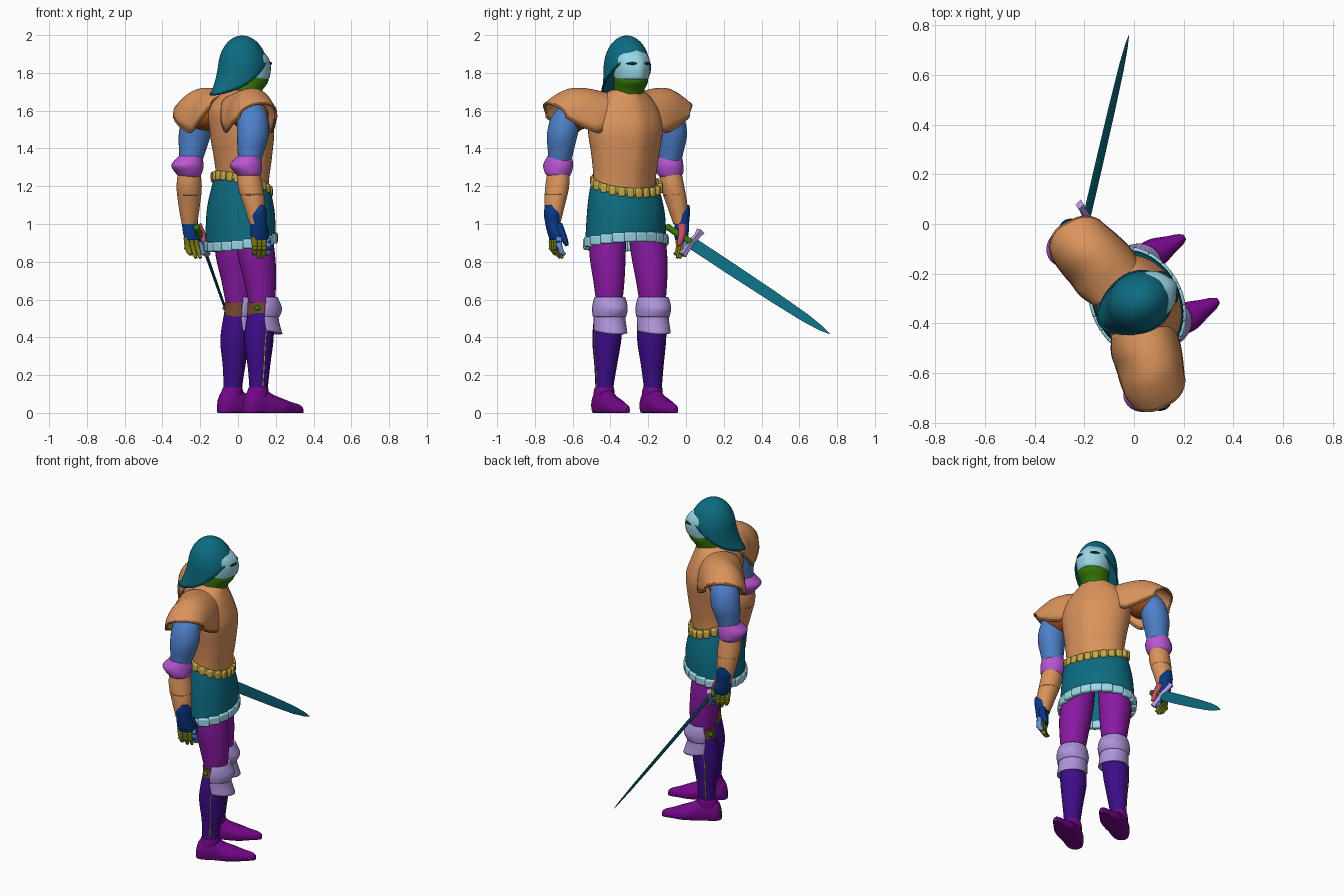
import bpy, bmesh, math
from mathutils import Vector as V, Matrix
from math import sin, cos, pi, radians

if "Cube" in bpy.data.objects:
    bpy.data.objects.remove(bpy.data.objects["Cube"])

# Body frame: x forward, y left, turned into the world by M
M = Matrix.Translation((0.02, -0.315, 0)) @ Matrix.Rotation(radians(28), 4, 'Z')
MI = M.inverted()
COL = dict(teal=(.08, .42, .5), orange=(.85, .57, .36), blue=(.31, .5, .79), magenta=(.72, .34, .82),
           navy=(.07, .23, .52), olive=(.47, .48, .1), sky=(.6, .84, .9), purple=(.53, .12, .63),
           lilac=(.68, .58, .86), indigo=(.25, .08, .53), plum=(.45, .06, .53), green=(.22, .47, .06),
           gold=(.78, .66, .28), brown=(.45, .29, .2), rust=(.65, .33, .13), dark=(.1, .27, .33),
           pink=(.75, .3, .42), steel=(.42, .57, .82))
MATS = {}
for k, c in COL.items():
    MATS[k] = bpy.data.materials.new(k)
    MATS[k].diffuse_color = (*(x ** 2.2 for x in c), 1)


def finish(name, bm, color, solid=0):
    bmesh.ops.recalc_face_normals(bm, faces=bm.faces)
    bm.transform(M)
    me = bpy.data.meshes.new(name)
    bm.to_mesh(me)
    bm.free()
    me.materials.append(MATS[color])
    ob = bpy.data.objects.new(name, me)
    bpy.context.collection.objects.link(ob)
    if solid:
        md = ob.modifiers.new('thickness', 'SOLIDIFY')
        md.thickness, md.offset = solid, 0
    return ob


def skin(name, rows, color, closed=True, caps=True, solid=0):
    bm = bmesh.new()
    vs = [[bm.verts.new(p) for p in r] for r in rows]
    n = len(rows[0])
    for a, b in zip(vs, vs[1:]):
        for i in range(n if closed else n - 1):
            bm.faces.new((a[i], a[(i + 1) % n], b[(i + 1) % n], b[i]))
    if caps and closed:
        bm.faces.new(vs[0])
        bm.faces.new(vs[-1])
    return finish(name, bm, color, solid)


def smooth(keys, steps=4):
    # Catmull-Rom through tuples of numbers
    out = []
    for i in range(len(keys) - 1):
        p = [keys[max(0, min(len(keys) - 1, i + d))] for d in (-1, 0, 1, 2)]
        for s in range(steps):
            t = s / steps
            out.append([.5 * (2 * b + (c - a) * t + (2 * a - 5 * b + 4 * c - d) * t * t
                              + (3 * b - a - 3 * c + d) * t ** 3) for a, b, c, d in zip(*p)])
    return out + [list(keys[-1])]


def loft(name, keys, color, side=1, n=28, arc=None, tilt=lambda z: 0, ridge=0, **kw):
    # keys: (z, forward, sideways, radius forward, radius sideways)
    rows = []
    for z, u, v, ru, rv in smooth(keys):
        a0, a1 = arc or (0, 2 * pi)
        r = []
        for i in range(n + 1 if arc else n):
            a = a0 + (a1 - a0) * i / n
            x = u + ru * cos(a) * (1 + ridge * math.exp(-(((a + pi) % (2 * pi) - pi) / .25) ** 2))
            r.append((x, side * v + rv * sin(a), z + tilt(z) * x))
        rows.append(r)
    return skin(name, rows, color, closed=not arc, **kw)


def tube(name, pts, radii, color, n=12, steps=4):
    ps = smooth([(*p, r) for p, r in zip(pts, radii)], steps)
    rows = []
    for i, p in enumerate(ps):
        t = (V(ps[min(i + 1, len(ps) - 1)][:3]) - V(ps[max(i - 1, 0)][:3])).normalized()
        ref = V((.3, .9, .2)) if abs(t.dot(V((.3, .9, .2)))) < .9 else V((1, 0, 0))
        e = t.cross(ref).normalized()
        f = t.cross(e)
        rows.append([V(p[:3]) + p[3] * (e * cos(a) + f * sin(a)) for a in (2 * pi * k / n for k in range(n))])
    return skin(name, rows, color)


def ball(name, c, r, color):
    bm = bmesh.new()
    bmesh.ops.create_uvsphere(bm, u_segments=28, v_segments=16, radius=1,
                              matrix=Matrix.Translation(c) @ Matrix.Diagonal((*r, 1)))
    return finish(name, bm, color)


def blocks(name, count, a, b, u0, zf, size, color):
    # bevelled blocks set round an ellipse
    bm = bmesh.new()
    for i in range(count):
        t = 2 * pi * i / count
        t -= .06 * sin(2 * t)
        m = Matrix.Translation((u0 + a * cos(t), b * sin(t), zf(t))) @ Matrix.Rotation(math.atan2(sin(t) / b, cos(t) / a), 4, 'Z')
        bmesh.ops.create_cube(bm, size=1, matrix=m @ Matrix.Diagonal((*size, 1)))
    ob = finish(name, bm, color)
    md = ob.modifiers.new('round', 'BEVEL')
    md.width, md.segments = .009, 2


# Torso, skirt and belt; the waistline dips at the front
waist = -.34
loft('breastplate', [(1.2, -.003, -.01, .125, .175), (1.27, -.003, -.01, .132, .176), (1.38, 0, -.008, .148, .19),
                     (1.5, -.003, -.005, .16, .208), (1.6, -.02, 0, .148, .195), (1.67, -.012, 0, .115, .14),
                     (1.71, .01, 0, .085, .083)], 'orange', n=48, ridge=.06,
     tilt=lambda z: waist * max(0, min(1, (1.42 - z) / .18)))
loft('skirt', [(1.23, 0, -.008, .126, .176), (1.15, -.003, -.005, .146, .196), (1.05, -.006, 0, .165, .21), (.9, -.008, 0, .168, .22)],
     'teal', n=48, tilt=lambda z: .15 + (waist - .15) * (z - .9) / .33, caps=False, solid=.012)
blocks('skirt_hem', 20, .168, .22, -.008, lambda t: .905 + .027 * cos(t), (.034, .068, .052), 'sky')
loft('belt_band', [(1.235, 0, -.008, .133, .183), (1.2, 0, -.008, .136, .186)], 'gold', n=40, caps=False, solid=.01,
     tilt=lambda z: waist)
blocks('belt_studs', 22, .138, .188, 0, lambda t: 1.21 - .047 * cos(t), (.028, .038, .05), 'gold')

# Head: neck guard, face plate, eye slits
loft('neck_guard', [(1.67, .015, 0, .08, .08), (1.71, .03, 0, .085, .08), (1.75, .05, 0, .096, .088),
                    (1.78, .05, 0, .096, .09)], 'green')
loft('face_plate', [(1.765, .05, 0, .09, .085), (1.775, .055, 0, .1, .09), (1.83, .055, 0, .107, .098),
                    (1.88, .05, 0, .097, .096), (1.92, .03, 0, .08, .08)], 'sky', ridge=.08)
for s in (1, -1):
    tube('eye_slit', [(.055 + .107 * cos(a), s * .099 * sin(a), 1.85) for a in (.22, .4, .6, .8)],
         (.003, .007, .007, .003), 'dark', 8)

# Helmet: dome with a tail swept down and back
rows = []
for i in range(19):
    t = .03 + .97 * i / 18
    row = []
    for k in range(48):
        a = 2 * pi * k / 48
        back = max(0, -cos(a))
        zr = 1.79 + .105 * cos(a) - .02 * sin(a) ** 2
        z = zr + (1.998 - zr) * cos(t * pi / 2)
        r = math.sqrt(max(0, 1 - (max(0, z - 1.82) / .178) ** 2))
        fl = .05 * back ** 1.2 * (max(0, 1.84 - z) / .15) ** 1.4
        row.append(((r * (.138 if cos(a) > 0 else .13) + fl) * cos(a) + .002, r * .12 * sin(a), z))
    rows.append(row)
skin('helmet', rows, 'teal', solid=.01).modifiers[0].offset = -1
tube('helmet_rim', rows[-1] + [rows[-1][0]], [.006] * 49, 'teal', 8, 1)

for s in (1, -1):
    # Shoulder guards: flared half shells with a rolled edge
    prof = smooth([(.07, -.05, .105, 1.685, 1.62), (.14, -.06, .13, 1.70, 1.54), (.21, -.066, .135, 1.713, 1.49),
                   (.29, -.083, .132, 1.712, 1.51), (.36, -.096, .123, 1.68, 1.54), (.415, -.1, .11, 1.64, 1.565)])
    rows = []
    for v, uc, hu, top, bot in prof:
        row = []
        for k in range(25):
            a = -pi / 2 + pi * k / 24
            row.append((uc + hu * sin(a), s * (v - .05 * abs(sin(a)) ** 3 * min(1, v / .4) ** 2), bot + (top - bot) * max(0, cos(a)) ** .8))
        rows.append(row)
    skin('shoulder_guard', rows, 'orange', closed=False, solid=.012)
    edge = [r[0] for r in rows] + rows[-1][1:-1] + [r[-1] for r in rows[::-1]]
    tube('shoulder_rim', edge, [.008] * len(edge), 'orange', 8, 1)
    ball('shoulder_lining', (-.09, s * .26, 1.575), (.1, .1, .08), 'rust')

    # Arm
    loft('upper_arm', [(1.63, -.09, .28, .06, .06), (1.56, -.1, .31, .082, .08), (1.47, -.108, .328, .086, .08),
                       (1.39, -.12, .33, .072, .068), (1.33, -.13, .33, .06, .06)], 'blue', s)
    loft('elbow_guard', [(1.36, -.135, .33, .06, .062), (1.345, -.14, .33, .07, .07), (1.31, -.15, .33, .088, .078),
                         (1.27, -.14, .335, .07, .07), (1.25, -.135, .335, .056, .056)], 'magenta', s)
    loft('forearm', [(1.29, -.137, .335, .058, .056), (1.2, -.132, .345, .068, .062), (1.1, -.12, .367, .058, .054),
                     (1.0, -.11, .383, .042, .038)], 'orange', s)
    tube('forearm_seam', [(-.127 + .063 * cos(a), s * .355 + .057 * sin(a), 1.155) for a in
                          (2 * pi * k / 20 for k in range(21))], [.004] * 21, 'orange', 6, 1)
    # Glove, fingers and thumb
    loft('gauntlet', [(1.1, -.1, .395, .02, .035), (1.06, -.108, .388, .047, .044), (1.0, -.105, .387, .044, .037),
                      (.95, -.095, .38, .052, .033), (.915, -.09, .375, .048, .026)], 'navy', s)
    for i in range(4):
        u = -.13 + .027 * i
        z = .82 + (.02 if i in (0, 3) else 0)
        tube('finger', [(u, s * .378, .93), (u + .006, s * .38, .885), (u + .012, s * .368, .85), (u + .014, s * .35, z)],
             (.016, .016, .014, .008), 'steel' if i == 3 else 'olive')
        for q in (.905, .872):
            ball('knuckle', (u + .005, s * .383, q), (.015, .015, .013), 'olive' if i < 3 else 'navy')
    tube('thumb', [(-.07, s * .37, .995), (-.05, s * .36, .95), (-.042, s * .345, .91), (-.04, s * .335, .885)],
         (.022, .02, .016, .008), 'pink' if s > 0 else 'navy')

    # Leg
    loft('thigh', [(1.06, 0, .1, .09, .085), (.95, .008, .115, .1, .094), (.83, .022, .125, .1, .094),
                   (.7, .042, .128, .086, .082), (.56, .052, .13, .066, .066)], 'purple', s)
    loft('knee_strap', [(.585, .047, .13, .073, .073), (.55, .047, .13, .072, .074), (.51, .042, .13, .07, .074)], 'brown', s)
    ball('strap_buckle', (.0, s * .178, .555), (.018, .018, .015), 'green')
    arc = (-radians(105), radians(105))
    loft('knee_guard', [(.612, .055, .13, .074, .076), (.59, .055, .13, .084, .083), (.55, .052, .13, .104, .087),
                        (.51, .05, .13, .09, .082)], 'lilac', s, arc=arc, solid=.012)
    loft('knee_plate', [(.52, .05, .13, .086, .08), (.49, .05, .13, .09, .08), (.44, .06, .13, .1, .082)],
         'lilac', s, arc=arc, solid=.01, tilt=lambda z: -.15 * max(0, .52 - z) / .08)
    loft('greave', [(.53, .045, .131, .07, .074), (.45, .036, .133, .076, .078), (.37, .03, .135, .077, .075),
                    (.25, .028, .14, .06, .06), (.14, .024, .145, .05, .048), (.11, .024, .145, .052, .05)], 'indigo', s)
    tube('greave_seam', [(.04, s * .209, .47), (.03, s * .208, .37), (.028, s * .198, .25), (.024, s * .191, .14)],
         [.004] * 4, 'gold', 6)

    # Pointed shoe, lofted heel to toe with a flat sole
    rows = []
    for u, w, h in smooth([(-.062, .012, .05), (-.052, .036, .09), (-.03, .05, .122), (.01, .055, .14), (.055, .054, .13),
                           (.1, .058, .1), (.16, .058, .077), (.22, .038, .057), (.265, .024, .045), (.287, .01, .03)]):
        rows.append([(u, s * .145 + w * cos(a), max(0, h * (.35 + .65 * sin(a)))) for a in
                     (2 * pi * k / 24 for k in range(24))])
    skin('shoe', rows, 'plum')
    loft('ankle_cuff', [(.135, .022, .145, .051, .05), (.115, .02, .145, .057, .054), (.08, .014, .145, .06, .054)], 'plum', s)

# Sword in the left hand, laid out in world axes and brought into the body frame
hilt, tip = V((-.19, .03, .90)), V((-.02, .762, .417))
d = (tip - hilt).normalized()
wid = V((.91, 0, .41)).cross(d).normalized()
nrm = d.cross(wid)


def bar(name, a, b, keys, color, w, t):
    # keys: (fraction, half width, half thickness); diamond section
    rows = [[MI @ (a.lerp(b, f) + p) for p in (w * hw, t * ht, -w * hw, -t * ht)] for f, hw, ht in keys]
    skin(name, rows, color)


bar('blade', hilt, tip, [(0, .034, .009), (.3, .034, .008), (.6, .031, .007), (.82, .025, .005), (.94, .014, .004),
                         (1, .001, .001)], 'teal', wid, nrm)
bar('cross_guard', hilt - wid * .085, hilt + wid * .085, [(0, .024, .018), (.2, .017, .015), (.5, .021, .02),
                                                          (.8, .017, .015), (1, .024, .018)], 'lilac', d, nrm)
tube('grip', [MI @ (hilt - d * q) for q in (0, .05, .1, .15)], (.017, .02, .018, .016), 'green')
ball('pommel', MI @ (hilt - d * .15), (.018, .018, .018), 'green')

bpy.ops.object.select_all(action='SELECT')
bpy.context.view_layer.objects.active = bpy.context.selected_objects[0]
bpy.ops.object.shade_smooth_by_angle(angle=radians(40))

for m in bpy.data.materials:
    if m.users and not m.is_grease_pencil:
        m.use_nodes = True
        m.node_tree.nodes["Principled BSDF"].inputs["Base Color"].default_value = m.diffuse_color
